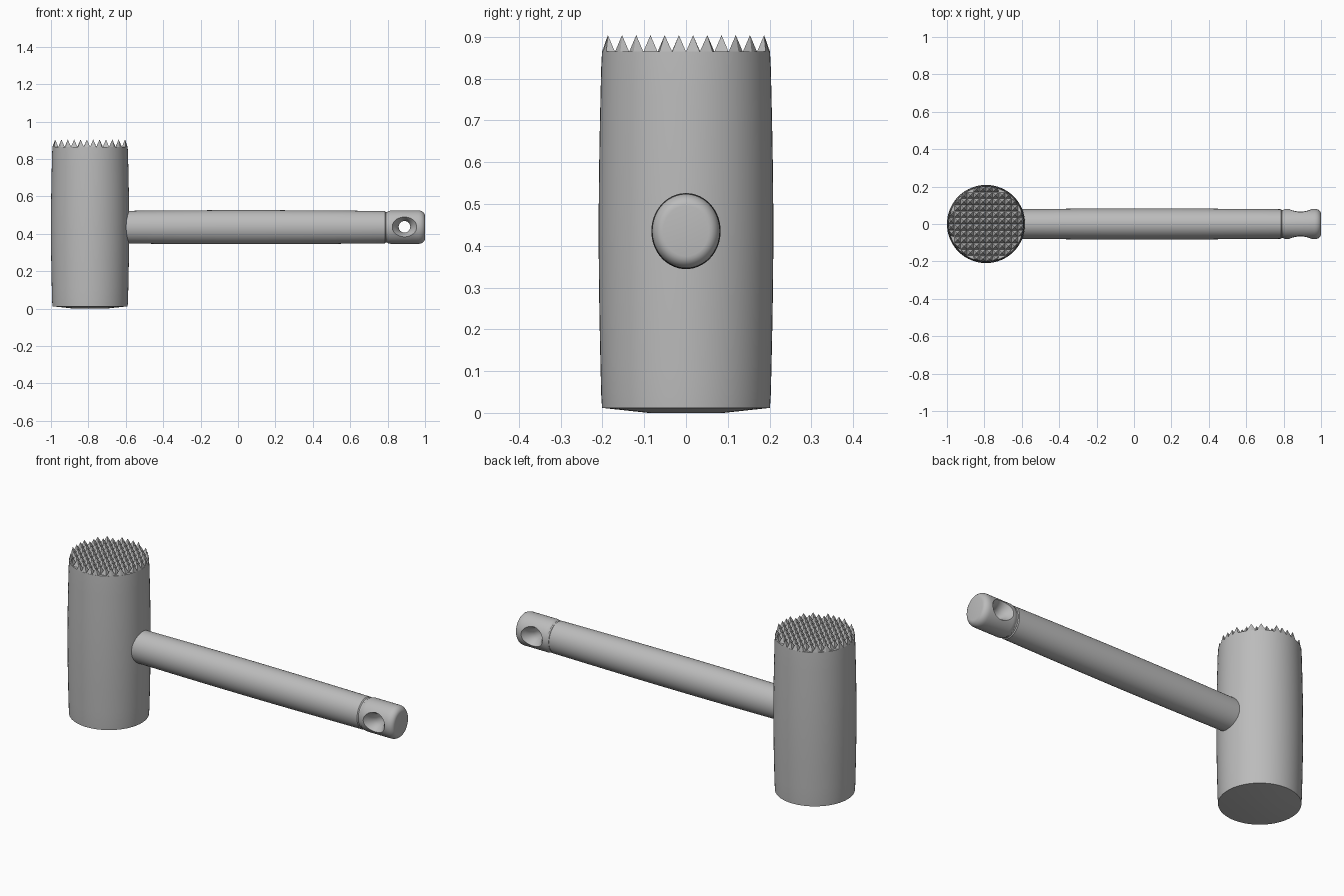
import bpy, bmesh, math
from mathutils import Matrix, Vector

old = bpy.data.objects.get("Cube")
if old:
    bpy.data.objects.remove(old)

metal = bpy.data.materials.new("grey_metal")
metal.use_nodes = True
GREY = (0.5, 0.5, 0.5, 1)
metal.diffuse_color = GREY
metal.node_tree.nodes["Principled BSDF"].inputs["Base Color"].default_value = GREY


def finish(name, bm, smooth=True):
    bmesh.ops.recalc_face_normals(bm, faces=bm.faces)
    mesh = bpy.data.meshes.new(name)
    bm.to_mesh(mesh)
    bm.free()
    mesh.materials.append(metal)
    obj = bpy.data.objects.new(name, mesh)
    bpy.context.collection.objects.link(obj)
    if smooth:
        shade(obj)
    return obj


def shade(obj):
    bpy.ops.object.select_all(action="DESELECT")
    obj.select_set(True)
    bpy.context.view_layer.objects.active = obj
    bpy.ops.object.shade_smooth_by_angle(angle=math.radians(35))


def lathe(name, profile, matrix, segments=64, smooth=True):
    """Closed solid from (radius, height) pairs, turned about z then placed."""
    bm = bmesh.new()
    rings = []
    for r, h in profile:
        angles = [2 * math.pi * i / segments for i in range(segments)]
        rings.append([bm.verts.new((r * math.cos(a), r * math.sin(a), h)) for a in angles])
    for low, high in zip(rings, rings[1:]):
        for i in range(segments):
            j = (i + 1) % segments
            bm.faces.new((low[i], low[j], high[j], high[i]))
    bm.faces.new(rings[0][::-1])
    bm.faces.new(rings[-1])
    bm.transform(matrix)
    return finish(name, bm, smooth)


HEAD_X, TOP_Z, HEAD_R = -0.791, 0.865, 0.201

# Barrel-shaped head with a shallow bottom face
barrel = [(0.09, 0), (HEAD_R, 0.012), (0.203, 0.045)]
barrel += [(0.203 + 0.006 * math.sin(math.pi * i / 12), 0.045 + 0.78 * i / 12) for i in range(1, 12)]
barrel += [(0.203, 0.825), (HEAD_R, TOP_Z)]
lathe("head", barrel, Matrix.Translation((HEAD_X, 0, 0)))

# Grid of pyramid teeth, trimmed to the round top
bm = bmesh.new()
COUNT, PITCH = 12, 0.034


def trimmed(x, y):
    p = Vector((x, y, 0))
    if p.length > HEAD_R:
        p *= HEAD_R / p.length
    return bm.verts.new((p.x + HEAD_X, p.y, TOP_Z - 0.001))


for i in range(COUNT):
    for j in range(COUNT):
        x, y = ((k - (COUNT - 1) / 2) * PITCH for k in (i, j))
        if math.hypot(x, y) > HEAD_R:
            continue
        h = PITCH / 2
        base = [trimmed(x + a * h, y + b * h) for a, b in ((-1, -1), (1, -1), (1, 1), (-1, 1))]
        tip = bm.verts.new((x + HEAD_X, y, 0.904))
        for k in range(4):
            bm.faces.new((base[k], base[(k + 1) % 4], tip))
        bm.faces.new(base[::-1])
finish("teeth", bm, smooth=False)

# Oval handle along x with a groove and a rounded end
shaft = [(0.95 + 0.05 * math.sin(math.pi * i / 10), -0.7 + 1.485 * i / 10) for i in range(11)]
shaft += [(0.9, 0.79), (0.9, 0.798), (0.95, 0.804), (0.98, 0.82), (0.98, 0.95)]
shaft += [(0.66 + 0.32 * math.cos(a), 0.965 + 0.035 * math.sin(a))
          for a in (math.pi / 2 * i / 6 for i in range(7))]
place = Matrix(((0, 0, 1, 0), (0.083, 0, 0, 0), (0, 0.091, 0, 0.435), (0, 0, 0, 1)))
handle = lathe("handle", shaft, place, smooth=False)

# Flared hanging hole through the handle end
half = [(0.031, 0.015), (0.034, 0.03), (0.041, 0.048), (0.051, 0.063), (0.064, 0.079), (0.075, 0.1)]
flare = [(r, -h) for r, h in reversed(half)] + half
cutter = lathe("hole_cutter", flare,
               Matrix.Translation((0.89, 0, 0.437)) @ Matrix.Rotation(math.pi / 2, 4, "X"), 48, False)
cutter.hide_render = True
cut = handle.modifiers.new("hanging_hole", "BOOLEAN")
cut.operation = "DIFFERENCE"
cut.solver = "EXACT"
cut.object = cutter
bpy.context.view_layer.objects.active = handle
bpy.ops.object.modifier_apply(modifier=cut.name)
bpy.data.objects.remove(cutter)
shade(handle)
